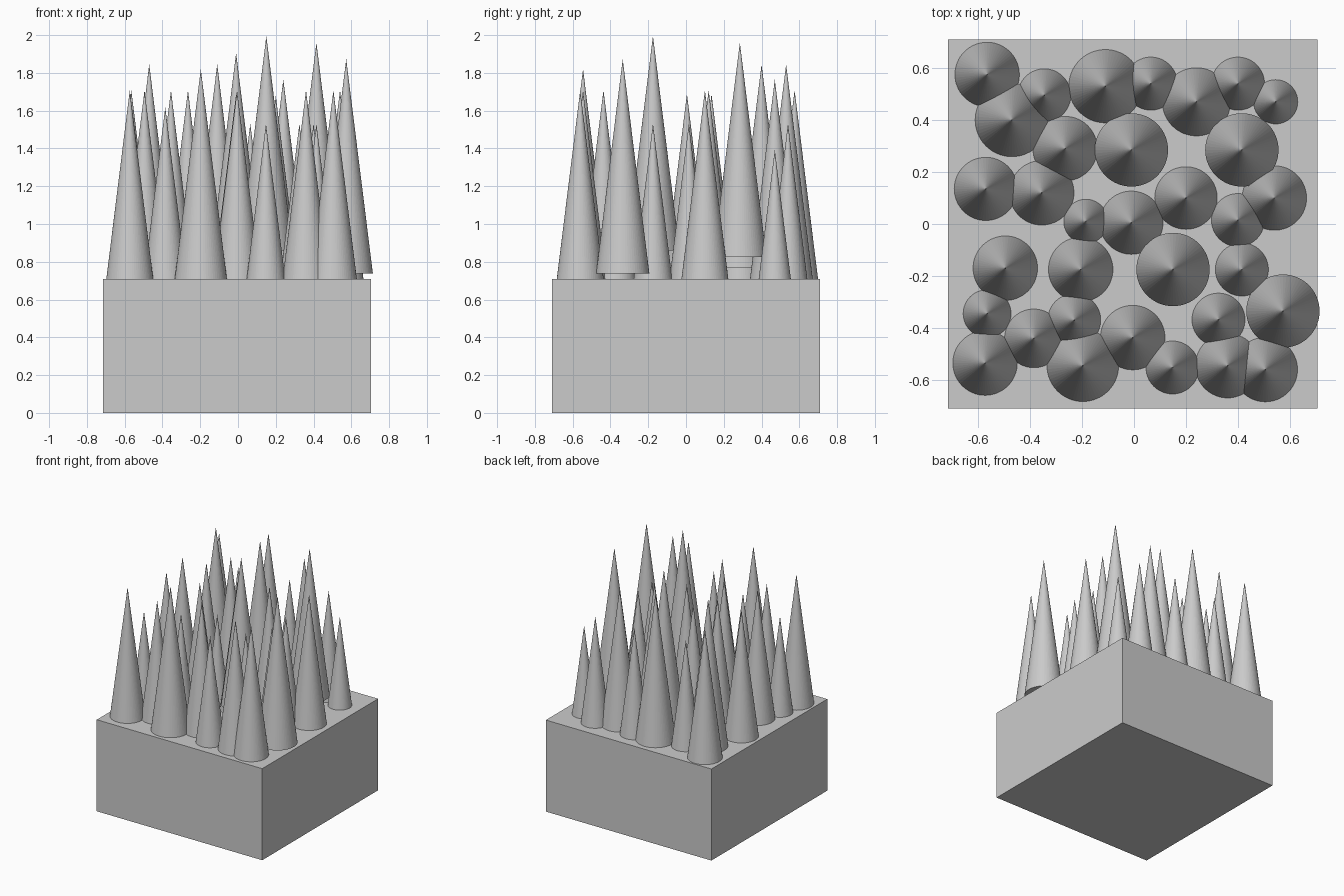
import bpy
import bmesh
from mathutils import Matrix, Vector

default_cube = bpy.data.objects.get("Cube")
if default_cube:
    bpy.data.objects.remove(default_cube, do_unlink=True)

BLOCK_SIZE = Vector((1.42, 1.42, 0.71))
BLOCK_X = -0.005
SLENDERNESS = 8.05  # spike height divided by its base radius
SIDES = 64


def make_material(name, colour):
    material = bpy.data.materials.new(name)
    material.use_nodes = True
    material.diffuse_color = colour
    shader = material.node_tree.nodes["Principled BSDF"]
    shader.inputs["Base Color"].default_value = colour
    return material


def add_object(name, mesh_builder, material, location):
    mesh = bpy.data.meshes.new(name)
    bm = bmesh.new()
    mesh_builder(bm)
    bm.to_mesh(mesh)
    bm.free()
    mesh.materials.append(material)
    part = bpy.data.objects.new(name, mesh)
    part.location = location
    bpy.context.scene.collection.objects.link(part)
    return part


def build_block(bm):
    bmesh.ops.create_cube(bm, size=1)
    bmesh.ops.scale(bm, vec=BLOCK_SIZE, verts=bm.verts)


def spike_builder(radius):
    height = radius * SLENDERNESS

    def build(bm):
        bmesh.ops.create_cone(
            bm, cap_ends=True, segments=SIDES, radius1=radius, radius2=0,
            depth=height, matrix=Matrix.Translation((0, 0, height / 2)))
    return build


grey = make_material("plain grey", (0.6, 0.6, 0.6, 1))

# Base block
add_object("base_block", build_block, grey, (BLOCK_X, 0, BLOCK_SIZE.z / 2))

# Spikes by size: each is x, y and an optional lift above the block top
spike_sizes = {
    "large_spike": (0.141, [
        (-.47, .4), (-.11, .53), (.24, .47, -.08), (-.01, .285, .06),
        (.415, .285, .115), (.15, -.175, .15), (.573, -.335, .028),
        (-.197, -.545, -.025)]),
    "medium_spike": (0.124, [
        (-.565, .575), (-.265, .29), (-.57, .135, -.02), (-.355, .12),
        (.2, .1, -.03), (.54, .1), (-.01, .005, -.02), (-.495, -.17),
        (-.205, -.175), (-.385, -.44, -.09), (-.005, -.437),
        (-.573, -.535), (.36, -.545), (.505, -.56)]),
    "small_spike": (0.102, [
        (-.345, .495), (.065, .54), (.4, .54), (.4, .015), (.415, -.175),
        (-.565, -.345, -.08), (-.23, -.37), (.325, -.368), (.148, -.552)]),
    "tiny_spike": (0.085, [(.545, .47), (-.185, .01)]),
}

for name, (radius, places) in spike_sizes.items():
    build = spike_builder(radius)
    for x, y, *lift in places:
        z = BLOCK_SIZE.z + sum(lift)
        add_object(name, build, grey, (x, y, z))
